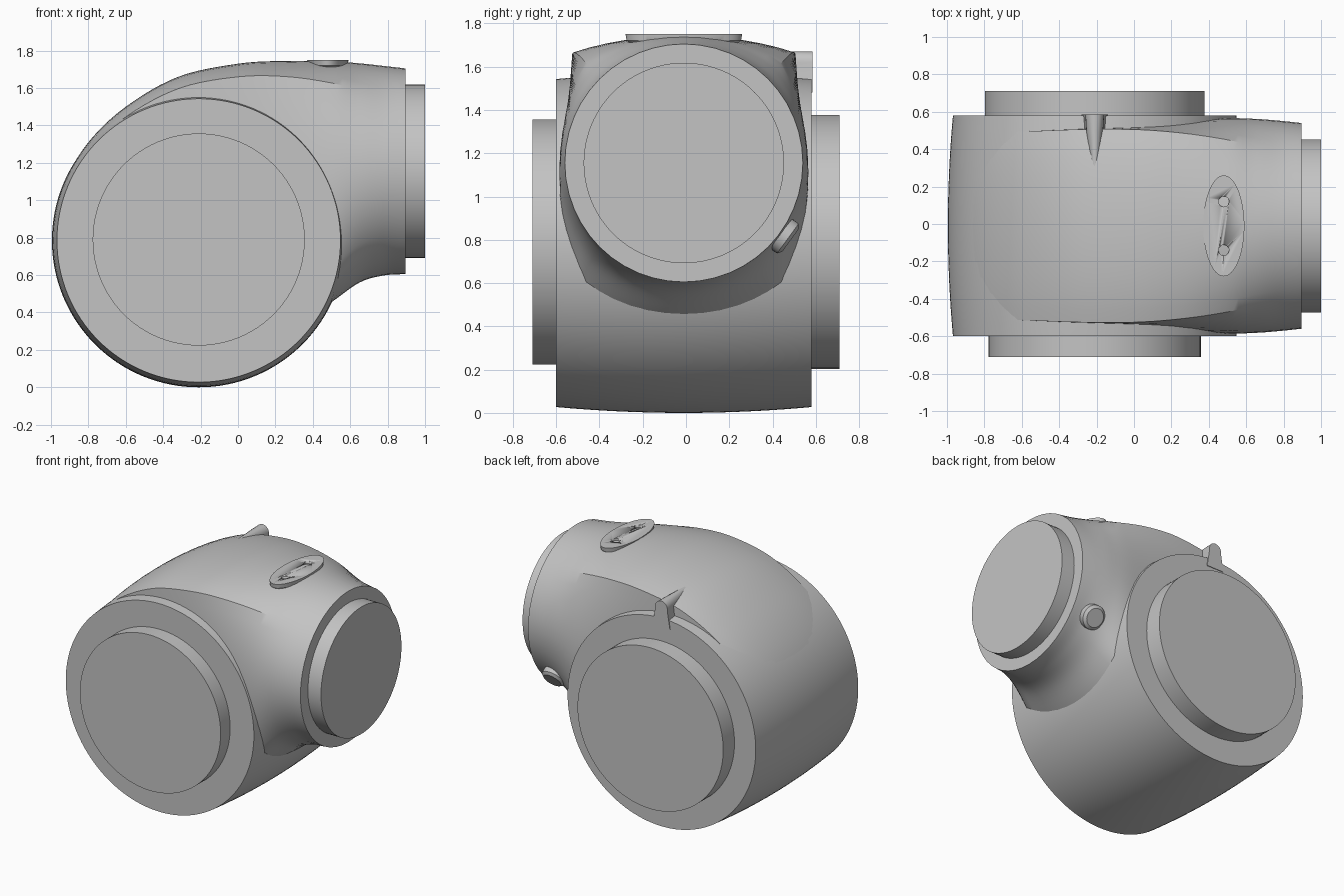
import bpy, bmesh
from math import sin, cos, pi, radians, sqrt
from mathutils import Vector

cube = bpy.data.objects.get("Cube")
if cube:
    bpy.data.objects.remove(cube, do_unlink=True)

grey = bpy.data.materials.new("light grey")
grey.use_nodes = True
tone = (0.55, 0.55, 0.55, 1)
grey.diffuse_color = tone
grey.node_tree.nodes["Principled BSDF"].inputs["Base Color"].default_value = tone


def loft(name, rings, angle=30):
    """Skin a list of closed rings and cap both ends."""
    bm = bmesh.new()
    loops = [[bm.verts.new(p) for p in ring] for ring in rings]
    n = len(loops[0])
    for a, b in zip(loops, loops[1:]):
        for i in range(n):
            bm.faces.new((a[i], a[(i + 1) % n], b[(i + 1) % n], b[i]))
    bm.faces.new(loops[0][::-1])
    bm.faces.new(loops[-1])
    bmesh.ops.recalc_face_normals(bm, faces=bm.faces)
    mesh = bpy.data.meshes.new(name)
    bm.to_mesh(mesh)
    bm.free()
    mesh.materials.append(grey)
    obj = bpy.data.objects.new(name, mesh)
    bpy.context.collection.objects.link(obj)
    bpy.ops.object.select_all(action='DESELECT')
    obj.select_set(True)
    bpy.context.view_layer.objects.active = obj
    bpy.ops.object.shade_smooth_by_angle(angle=radians(angle))
    return obj


def turned(name, origin, axis, profile, sides=96, stretch=1):
    """Round part: profile of (distance along axis, radius)."""
    axis = Vector(axis).normalized()
    u = Vector((1, 0, 0)) if abs(axis.x) < 0.9 else Vector((0, 1, 0))
    v = axis.cross(u)
    turns = [2 * pi * i / sides for i in range(sides)]
    return loft(name, [[Vector(origin) + axis * d + u * r * cos(t) + v * r * stretch * sin(t)
                        for t in turns] for d, r in profile])


# Barrel-shaped drum lying along y
barrel = [(-0.60 + 1.18 * i / 16, 0.785 - 0.027 * (i / 8 - 1) ** 2) for i in range(17)]
turned("drum", (-0.21, 0, 0.785), (0, 1, 0), barrel, 128)

# End covers
turned("front_cover", (-0.21, -0.71, 0.79), (0, 1, 0), [(0, 0.567), (0.15, 0.567)])
turned("back_cover", (-0.21, 0.56, 0.79), (0, 1, 0), [(0, 0.587), (0.15, 0.587)])
turned("outlet_cover", (0.85, -0.01, 1.155), (1, 0, 0), [(0, 0.463), (0.15, 0.463)])


def smooth_rows(rows, steps=6):
    """Catmull-Rom interpolation of section parameters."""
    out = []
    for i in range(len(rows) - 1):
        quad = [rows[max(i - 1, 0)], rows[i], rows[i + 1], rows[min(i + 2, len(rows) - 1)]]
        for s in range(steps):
            t = s / steps
            out.append([0.5 * (2 * b + (c - a) * t + (2 * a - 5 * b + 4 * c - d) * t * t
                               + (3 * b - a - 3 * c + d) * t ** 3) for a, b, c, d in zip(*quad)])
    return out + [list(rows[-1])]


def section(tx, tz, bx, bz, corner, drop, side):
    """Four arcs meeting at corners; becomes a circle at the outlet."""
    top, bottom = Vector((tx, -0.01, tz)), Vector((bx, -0.01, bz))
    mid, half = (top + bottom) / 2, (top - bottom).length / 2
    up, k, n = (top - bottom).normalized(), sqrt(0.5), 12
    ring = []
    for q in range(4):
        for i in range(n):
            a = -pi / 4 + pi / 2 * i / n
            along, rise = sin(a) / k, (cos(a) - k) / (1 - k)
            if q % 2 == 0:
                y, h = corner * along, half - drop + drop * rise
            else:
                y, h = corner + (side - corner) * rise, -(half - drop) * along
            if q > 1:
                y, h = -y, -h
            ring.append(mid + up * h + Vector((0, y, 0)))
    return ring


# Hood sweeping over the drum into the round outlet
# top x, top z, bottom x, bottom z, corner half width, corner drop, side half width
hood_rows = [
    (-0.985, 0.86, -0.20, 0.60, 0.49, 0.02, 0.495),
    (-0.93, 1.09, -0.15, 0.50, 0.495, 0.025, 0.50),
    (-0.80, 1.31, -0.10, 0.42, 0.50, 0.035, 0.505),
    (-0.60, 1.50, -0.02, 0.35, 0.505, 0.045, 0.515),
    (-0.32, 1.66, 0.08, 0.30, 0.515, 0.06, 0.525),
    (0.0, 1.73, 0.20, 0.29, 0.515, 0.07, 0.54),
    (0.26, 1.745, 0.36, 0.36, 0.495, 0.085, 0.56),
    (0.50, 1.742, 0.50, 0.455, 0.46, 0.115, 0.575),
    (0.65, 1.732, 0.65, 0.56, 0.425, 0.145, 0.572),
    (0.78, 1.718, 0.78, 0.598, 0.40, 0.16, 0.562),
    (0.895, 1.705, 0.895, 0.605, 0.389, 0.161, 0.55),
]
loft("hood", [section(*row) for row in smooth_rows(hood_rows)])

# Oval plate on top with two screw holes
plate = turned("top_plate", (0.48, -0.01, 1.68), (0, 0, 1), [(0, 0.085), (0.04, 0.108), (0.07, 0.11)], 64, 2.45)
for y in (-0.14, 0.12):
    cutter = turned("hole_cutter", (0.48, y, 1.725), (0, 0, 1), [(0, 0.028), (0.06, 0.028)], 24)
    cutter.hide_render = True
    hole = plate.modifiers.new("screw_hole", 'BOOLEAN')
    hole.operation, hole.object = 'DIFFERENCE', cutter
    bpy.context.view_layer.objects.active = plate
    bpy.ops.object.modifier_apply(modifier=hole.name)
    bpy.data.objects.remove(cutter, do_unlink=True)

# Pointer rib with rounded top at the back rim
rib = [(-0.07, 1.48), (-0.05, 1.60)]
rib += [(-0.05 * cos(pi * i / 10), 1.62 + 0.05 * sin(pi * i / 10)) for i in range(11)]
rib += [(0.05, 1.60), (0.07, 1.48)]
loft("pointer_rib", [[(-0.21 + x * w, y, z) for x, z in rib] for y, w in ((0.25, 0.3), (0.50, 0.9), (0.585, 1))])

# Push button under the outlet, back side
turned("button", (0.74, 0.41, 0.85), (0, 0.81, -0.59), [(0, 0.085), (0.075, 0.085), (0.09, 0.065)], 32)
